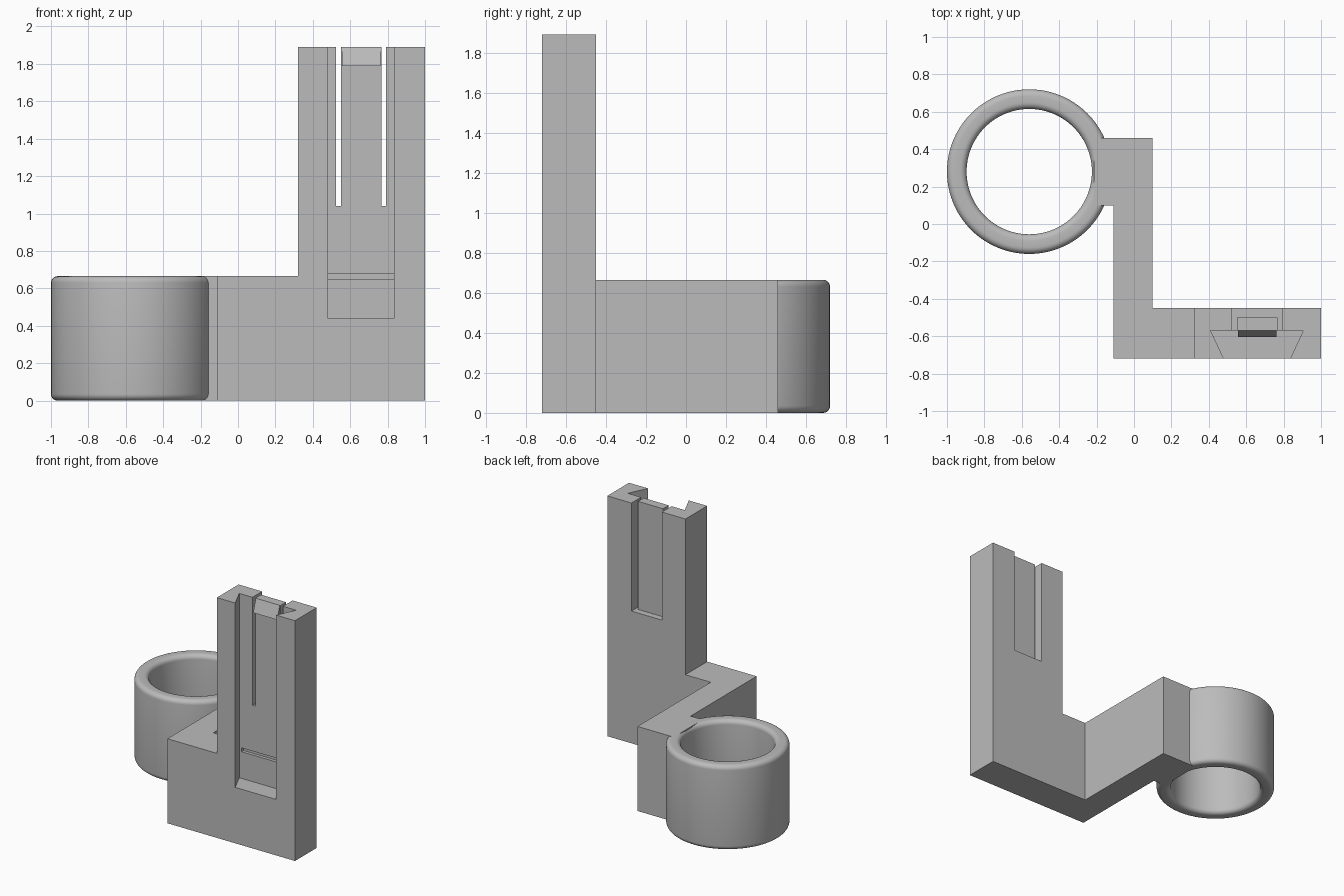
import bpy, bmesh
from math import cos, sin, pi
from mathutils import Matrix

cube = bpy.data.objects.get("Cube")
if cube:
    bpy.data.objects.remove(cube, do_unlink=True)

grey = bpy.data.materials.new("plain grey")
grey.use_nodes = True
GREY = (0.5, 0.5, 0.5, 1)
grey.diffuse_color = GREY
grey.node_tree.nodes["Principled BSDF"].inputs["Base Color"].default_value = GREY

BASE_H, TOP = 0.665, 1.89
FRONT, BACK = -0.72, -0.45
SLOT_BACK = -0.57


def finish(name, bm):
    bmesh.ops.recalc_face_normals(bm, faces=bm.faces)
    mesh = bpy.data.meshes.new(name)
    bm.to_mesh(mesh)
    bm.free()
    mesh.materials.append(grey)
    obj = bpy.data.objects.new(name, mesh)
    bpy.context.collection.objects.link(obj)
    return obj


def prism(name, outline, low, high):
    """Extrude an xy outline from height low to high."""
    bm = bmesh.new()
    face = bm.faces.new([bm.verts.new((x, y, low)) for x, y in outline])
    new = bmesh.ops.extrude_face_region(bm, geom=[face])["geom"]
    verts = [v for v in new if isinstance(v, bmesh.types.BMVert)]
    bmesh.ops.translate(bm, verts=verts, vec=(0, 0, high - low))
    return finish(name, bm)


def box(name, x0, x1, y0, y1, z0, z1):
    return prism(name, [(x0, y0), (x1, y0), (x1, y1), (x0, y1)], z0, z1)


def combine(target, tool, operation):
    mod = target.modifiers.new("cut", "BOOLEAN")
    mod.operation, mod.solver, mod.object = operation, "EXACT", tool
    bpy.context.view_layer.objects.active = target
    bpy.ops.object.modifier_apply(modifier=mod.name)
    bpy.data.objects.remove(tool, do_unlink=True)


# Stepped bracket: front foot, arm running back, and stub reaching the ring
bracket = prism("bracket", [
    (-0.11, FRONT), (1, FRONT), (1, BACK), (0.10, BACK), (0.10, 0.46),
    (-0.215, 0.46), (-0.215, 0.10), (-0.11, 0.10)], 0, BASE_H)
combine(bracket, box("upright", 0.32, 1, FRONT, BACK, 0.3, TOP), "UNION")

# Dovetail slot down the front, with a cross groove in its back wall
slot = [(0.48, FRONT), (0.835, FRONT), (0.905, SLOT_BACK), (0.41, SLOT_BACK)]
lip = [(0.48 - 0.0047, FRONT - 0.01), (0.835 + 0.0047, FRONT - 0.01)]
lip = [(0.485, FRONT - 0.01), (0.83, FRONT - 0.01)]
outline = lip + [slot[1], slot[2], slot[3], slot[0]]
combine(bracket, prism("slot_cutter", outline, 0.44, TOP + 0.1), "DIFFERENCE")
combine(bracket, box("groove_cutter", 0.43, 0.885, SLOT_BACK - 0.03,
                     SLOT_BACK + 0.025, 0.65, 0.68), "DIFFERENCE")

# Window behind the slot, leaving room for the spring tongue
combine(bracket, box("window_cutter", 0.525, 0.79, SLOT_BACK - 0.05,
                     BACK + 0.1, 1.04, TOP + 0.1), "DIFFERENCE")

# Spring tongue with a wedge catch at its tip
box("spring_tongue", 0.55, 0.768, SLOT_BACK, -0.5, 1.03, TOP)
bm = bmesh.new()
catch = bm.faces.new([bm.verts.new((0.555, y, z)) for y, z in
                      [(SLOT_BACK, TOP), (-0.605, 1.79), (SLOT_BACK, 1.79)]])
new = bmesh.ops.extrude_face_region(bm, geom=[catch])["geom"]
bmesh.ops.translate(bm, vec=(0.208, 0, 0),
                    verts=[v for v in new if isinstance(v, bmesh.types.BMVert)])
finish("catch", bm)

# Ring: rounded rectangle section spun about its axis
INNER, OUTER, ROUND, SEGMENTS = 0.335, 0.44, 0.035, 96
section = []
corners = [(OUTER - ROUND, BASE_H - ROUND), (INNER + ROUND, BASE_H - ROUND),
           (INNER + ROUND, ROUND), (OUTER - ROUND, ROUND)]
for i, (r, z) in enumerate(corners):
    for step in range(7):
        a = (i + step / 6) * pi / 2
        section.append((r + ROUND * cos(a), z + ROUND * sin(a)))
bm = bmesh.new()
verts = [bm.verts.new((r, 0, z)) for r, z in section]
edges = [bm.edges.new((v, verts[i - 1])) for i, v in enumerate(verts)]
bmesh.ops.spin(bm, geom=verts + edges, axis=(0, 0, 1), cent=(0, 0, 0),
               angle=2 * pi, steps=SEGMENTS, use_merge=True)
bmesh.ops.remove_doubles(bm, verts=bm.verts, dist=0.0005)
bmesh.ops.transform(bm, matrix=Matrix.Translation((-0.56, 0.28, 0)), verts=bm.verts)
ring = finish("ring", bm)
bpy.ops.object.select_all(action="DESELECT")
ring.select_set(True)
bpy.context.view_layer.objects.active = ring
bpy.ops.object.shade_smooth_by_angle(angle=pi / 6)
